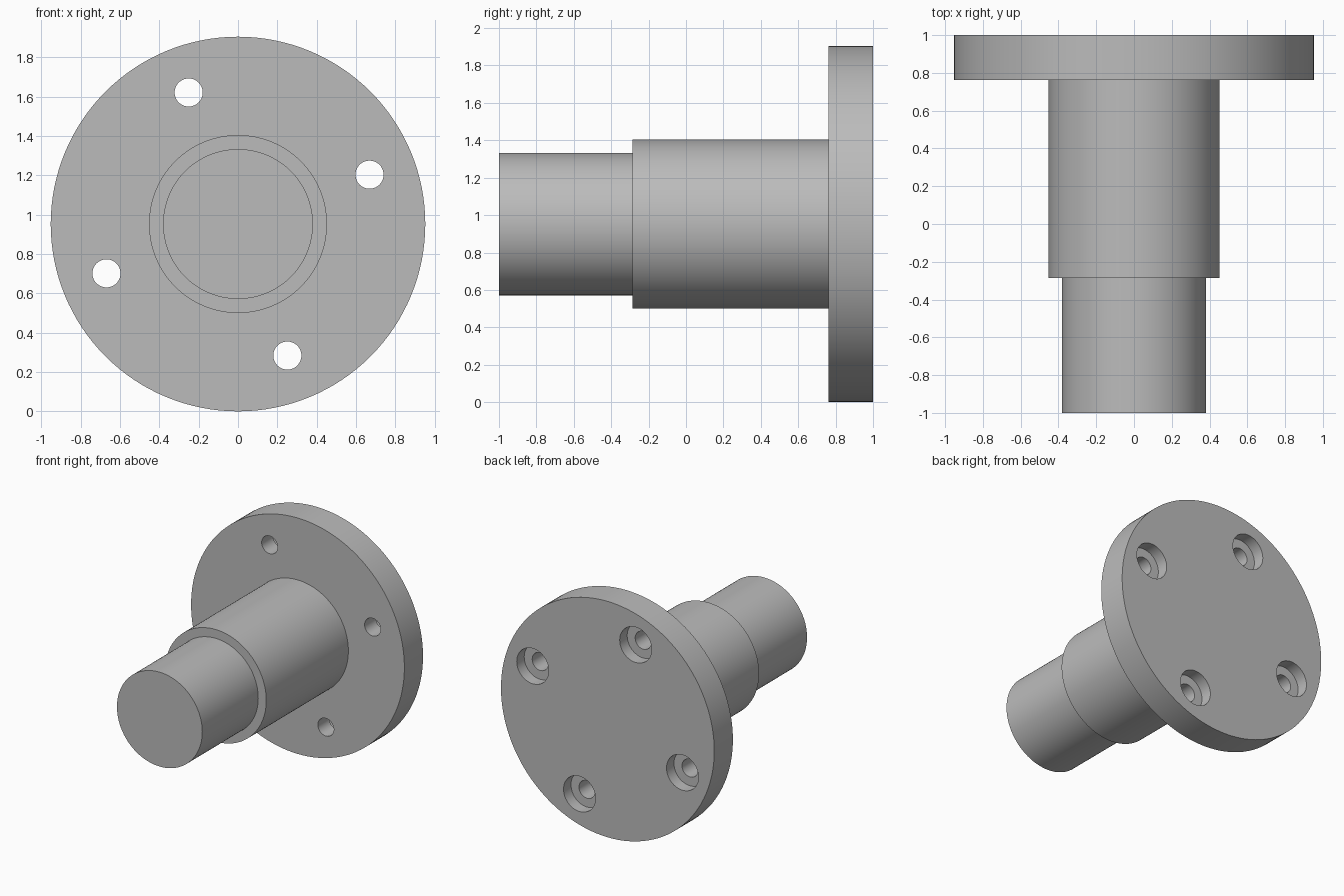
import bpy, bmesh, math
from mathutils import Matrix, Vector

cube = bpy.data.objects.get("Cube")
if cube:
    bpy.data.objects.remove(cube, do_unlink=True)

U = 2 / 42            # design unit: the part is 42 units long
CENTRE_Z = 20 * U     # axis height, so the flange rests on the ground

steel = bpy.data.materials.new("grey_metal")
steel.use_nodes = True
GREY = (0.5, 0.5, 0.5, 1)
steel.diffuse_color = GREY
steel.node_tree.nodes["Principled BSDF"].inputs["Base Color"].default_value = GREY


def turned(name, profile, segments, x=0, z=CENTRE_Z):
    """Closed solid of revolution about y; profile is (radius, y) pairs."""
    bm = bmesh.new()
    rings = []
    for radius, y in profile:
        ring = []
        for i in range(segments):
            a = math.tau * i / segments
            ring.append(bm.verts.new((x + radius * math.cos(a), y, z + radius * math.sin(a))))
        rings.append(ring)
    for a, b in zip(rings, rings[1:]):
        for i in range(segments):
            j = (i + 1) % segments
            bm.faces.new((a[i], a[j], b[j], b[i]))
    bm.faces.new(rings[0])
    bm.faces.new(rings[-1])
    bmesh.ops.recalc_face_normals(bm, faces=bm.faces)
    mesh = bpy.data.meshes.new(name)
    bm.to_mesh(mesh)
    bm.free()
    mesh.materials.append(steel)
    obj = bpy.data.objects.new(name, mesh)
    bpy.context.collection.objects.link(obj)
    return obj


# Stepped shaft and flange, turned as one solid
STEP_Y = -1 + 15 * U
FLANGE_Y = 1 - 5 * U
body = turned("flanged_shaft", [
    (8 * U, -1), (8 * U, STEP_Y),
    (9.5 * U, STEP_Y), (9.5 * U, FLANGE_Y),
    (20 * U, FLANGE_Y), (20 * U, 1)], 128)

# Four counterbored bolt holes, sunk from the back
bpy.context.view_layer.objects.active = body
for k in range(4):
    angle = math.radians(20.56 + 90 * k)
    cutter = turned("bolt_hole_cutter", [
        (1.5 * U, FLANGE_Y - U), (1.5 * U, 1 - 2 * U),
        (3 * U, 1 - 2 * U), (3 * U, 1 + U)], 48,
        15 * U * math.cos(angle), CENTRE_Z + 15 * U * math.sin(angle))
    cutter.hide_render = True
    cut = body.modifiers.new("bolt_hole", 'BOOLEAN')
    cut.operation = 'DIFFERENCE'
    cut.solver = 'EXACT'
    cut.object = cutter
    bpy.ops.object.modifier_apply(modifier=cut.name)
    bpy.data.objects.remove(cutter, do_unlink=True)

# Smooth cylinders with crisp edges
bpy.ops.object.select_all(action='DESELECT')
body.select_set(True)
bpy.ops.object.shade_smooth_by_angle(angle=math.radians(30))
